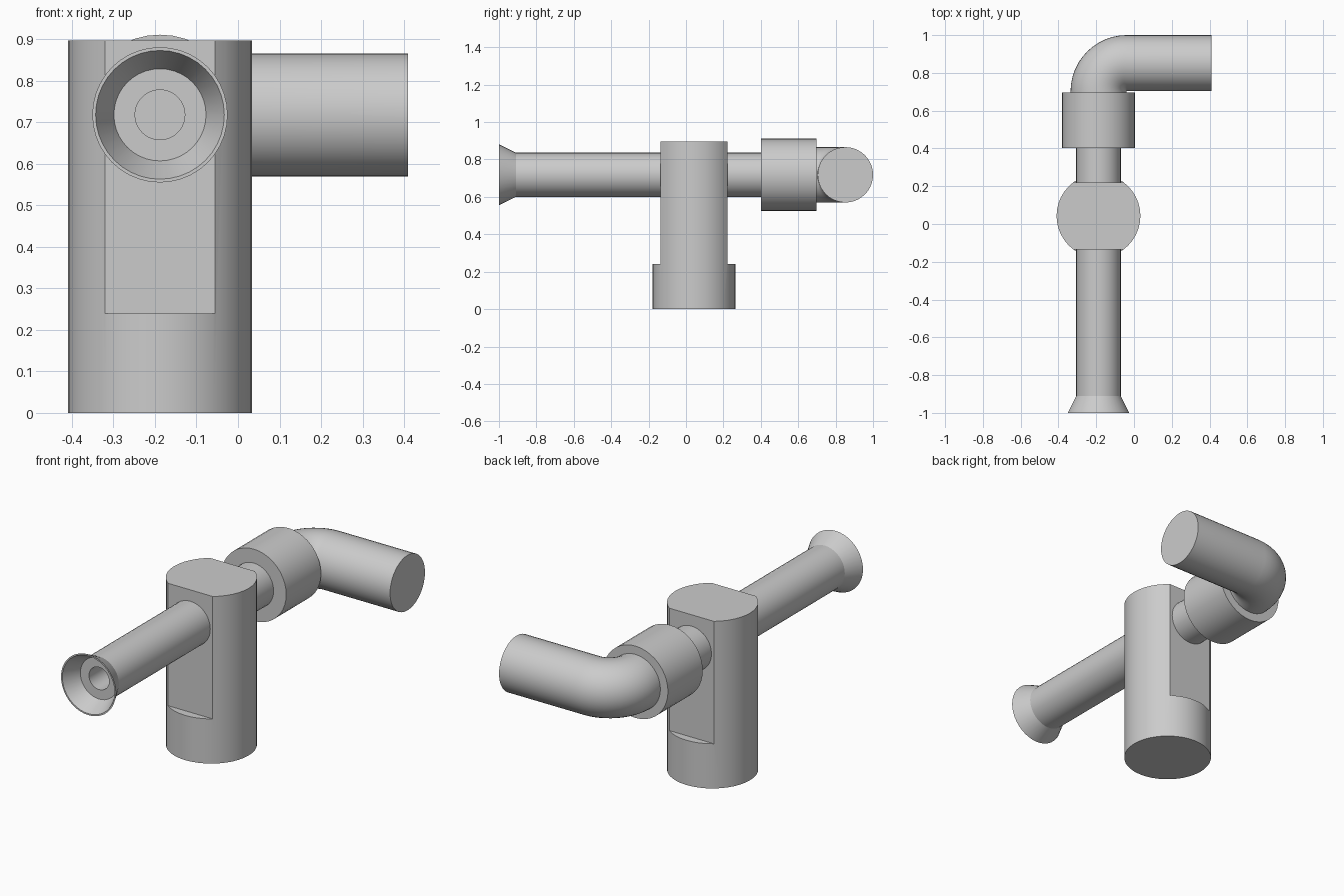
import bpy, bmesh
from math import sin, cos, pi, radians
from mathutils import Vector

if "Cube" in bpy.data.objects:
    bpy.data.objects.remove(bpy.data.objects["Cube"])

AX, AY, AZ = -0.188, 0.043, 0.718   # pipe axis x, body centre y, pipe axis z
SIDES = 40


def finish(name, bm):
    bmesh.ops.recalc_face_normals(bm, faces=bm.faces)
    mesh = bpy.data.meshes.new(name)
    bm.to_mesh(mesh)
    bm.free()
    obj = bpy.data.objects.new(name, mesh)
    bpy.context.collection.objects.link(obj)
    smooth(obj)
    return obj


def smooth(obj):
    bpy.ops.object.select_all(action='DESELECT')
    obj.select_set(True)
    bpy.context.view_layer.objects.active = obj
    bpy.ops.object.shade_smooth_by_angle(angle=radians(25))


def sweep(name, stations):
    """Skin rings given as (centre, sideways direction, radius), capped at both ends."""
    bm = bmesh.new()
    rings = []
    for centre, side, r in stations:
        rings.append([bm.verts.new(Vector(centre) + r * (cos(a) * Vector(side) + sin(a) * Vector((0, 0, 1))))
                      for a in (2 * pi * i / SIDES for i in range(SIDES))])
    for a, b in zip(rings, rings[1:]):
        for i in range(SIDES):
            j = (i + 1) % SIDES
            bm.faces.new((a[i], a[j], b[j], b[i]))
    bm.faces.new(rings[0])
    bm.faces.new(rings[-1])
    return finish(name, bm)


def lathe_y(name, profile):
    return sweep(name, [((AX, y, AZ), (1, 0, 0), r) for y, r in profile])


# Upright body with two flats milled above the base
bpy.ops.mesh.primitive_cylinder_add(vertices=SIDES, radius=0.222, depth=0.897, location=(AX, AY, 0.4485))
body = bpy.context.object
body.name = "valve_body"
for s in (-1, 1):
    bpy.ops.mesh.primitive_cube_add(size=1, location=(AX, AY + s * (0.178 + 0.25), 0.24 + 0.5))
    cutter = bpy.context.object
    cutter.scale = (1, 0.5, 1)
    cutter.hide_render = True
    mod = body.modifiers.new("flat", 'BOOLEAN')
    mod.operation, mod.solver, mod.object = 'DIFFERENCE', 'EXACT', cutter
    bpy.context.view_layer.objects.active = body
    bpy.ops.object.modifier_apply(modifier=mod.name)
    bpy.data.objects.remove(cutter)
smooth(body)

# Flared front pipe with conical mouth and bore
lathe_y("flared_pipe", [(0.05, 0.118), (-0.91, 0.118), (-1.0, 0.163), (-1.0, 0.155),
                        (-0.91, 0.111), (-0.91, 0.06), (-0.65, 0.06)])

# Rear pipe and collar
lathe_y("rear_pipe", [(0.04, 0.118), (0.42, 0.118)])
lathe_y("collar", [(0.402, 0.193), (0.697, 0.193)])

# Elbow outlet turning to the right
BEND = 0.15
path = [((AX, 0.68, AZ), (1, 0, 0), 0.148)]
for i in range(13):
    t = pi / 2 * i / 12
    path.append(((AX + BEND * (1 - cos(t)), 0.702 + BEND * sin(t), AZ), (cos(t), -sin(t), 0), 0.148))
path.append(((0.41, 0.702 + BEND, AZ), (0, -1, 0), 0.148))
sweep("elbow_outlet", path)
